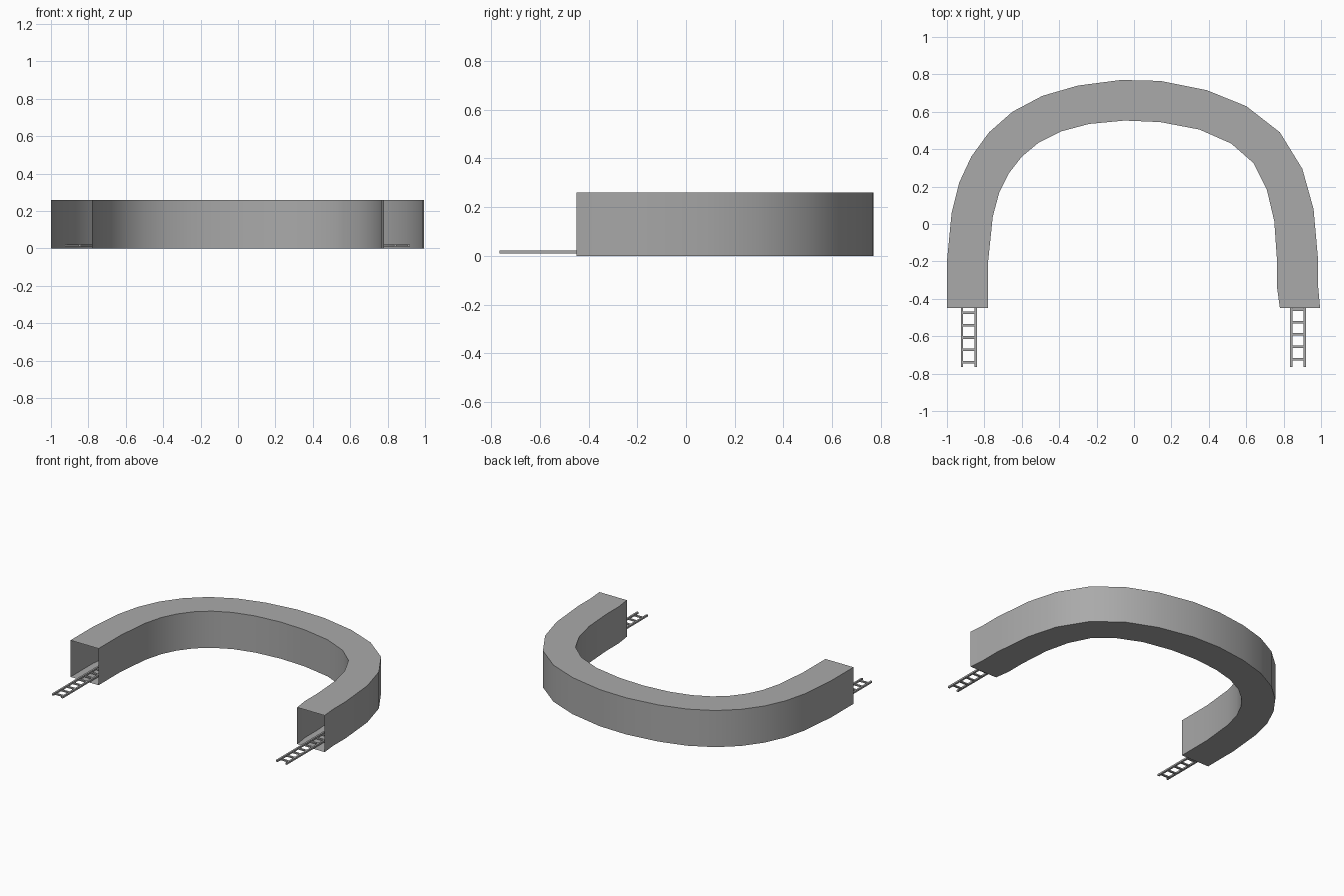
import bpy
import bmesh
from mathutils import Vector

default_cube = bpy.data.objects.get("Cube")
if default_cube:
    bpy.data.objects.remove(default_cube, do_unlink=True)

# Single flat grey
grey = bpy.data.materials.new("plain grey")
grey.use_nodes = True
colour = (0.4, 0.4, 0.4, 1)
grey.diffuse_color = colour
grey.node_tree.nodes["Principled BSDF"].inputs["Base Color"].default_value = colour


def finish(name, bm):
    """Turn a bmesh into a named, shaded object."""
    bmesh.ops.recalc_face_normals(bm, faces=bm.faces[:])
    mesh = bpy.data.meshes.new(name)
    bm.to_mesh(mesh)
    bm.free()
    mesh.materials.append(grey)
    obj = bpy.data.objects.new(name, mesh)
    bpy.context.collection.objects.link(obj)
    bpy.ops.object.select_all(action="DESELECT")
    obj.select_set(True)
    bpy.context.view_layer.objects.active = obj
    bpy.ops.object.shade_smooth_by_angle(angle=0.6)
    return obj


def sweep(bm, outer, inner, low, high, capped):
    """Rectangular tube between two plan lines."""
    rings = []
    for o, i in zip(outer, inner):
        corners = [(o, low), (o, high), (i, high), (i, low)]
        rings.append([bm.verts.new((p[0], p[1], z)) for p, z in corners])
    for a, b in zip(rings, rings[1:]):
        for k in range(4):
            n = (k + 1) % 4
            bm.faces.new((a[k], a[n], b[n], b[k]))
    if capped:
        bm.faces.new(rings[0])
        bm.faces.new(rings[-1])


# Tunnel plan: outer and inner wall lines, left to right in plan
outer = [(-1, -.45), (-1, -.2), (-.975, .06), (-.935, .22), (-.87, .36),
         (-.775, .49), (-.65, .6), (-.49, .685), (-.3, .74), (-.07, .77),
         (.14, .765), (.39, .715), (.6, .63), (.78, .49), (.9, .295),
         (.96, .08), (.985, -.2), (.985, -.34), (.995, -.45)]
inner = [(-.78, -.45), (-.78, -.2), (-.755, .04), (-.72, .17), (-.67, .27),
         (-.6, .36), (-.51, .435), (-.39, .495), (-.24, .535), (-.05, .553),
         (.14, .545), (.35, .505), (.52, .43), (.64, .325), (.71, .185),
         (.75, .015), (.765, -.2), (.765, -.34), (.78, -.45)]

# Hollow tunnel, open at both ends
bm = bmesh.new()
sweep(bm, outer, inner, 0, 0.26, False)
finish("tunnel", bm)

# Track centre line: through the tunnel and out of both mouths
centre = [(Vector(o) + Vector(i)) / 2 for o, i in zip(outer, inner)]
centre[0].x = centre[1].x = -0.883
centre[-1].x = centre[-2].x = centre[-3].x = 0.877
centre = [Vector((-0.883, -0.765))] + centre + [Vector((0.877, -0.765))]


def side_at(k):
    """Unit sideways direction of the track at a path point."""
    a, b = centre[max(k - 1, 0)], centre[min(k + 1, len(centre) - 1)]
    d = (b - a).normalized()
    return Vector((-d.y, d.x))


def offset(distance):
    return [p + side_at(k) * distance for k, p in enumerate(centre)]


# Two rails
half, rail = 0.043, 0.013
for name, sign in (("outer_rail", 1), ("inner_rail", -1)):
    bm = bmesh.new()
    sweep(bm, offset(sign * half), offset(sign * (half - rail)), 0.01, 0.022, True)
    finish(name, bm)

# Evenly spaced sleepers along the whole track
bm = bmesh.new()
spacing, depth = 0.066, 0.014
travel = 0.026
for a, b in zip(centre, centre[1:]):
    step = b - a
    along = step.normalized()
    across = Vector((-along.y, along.x)) * (half - rail / 2)
    while travel < step.length:
        p = a + along * travel
        ends = [p - along * depth / 2, p + along * depth / 2]
        sweep(bm, [e + across for e in ends], [e - across for e in ends],
              0.009, 0.018, True)
        travel += spacing
    travel -= step.length
finish("sleepers", bm)
